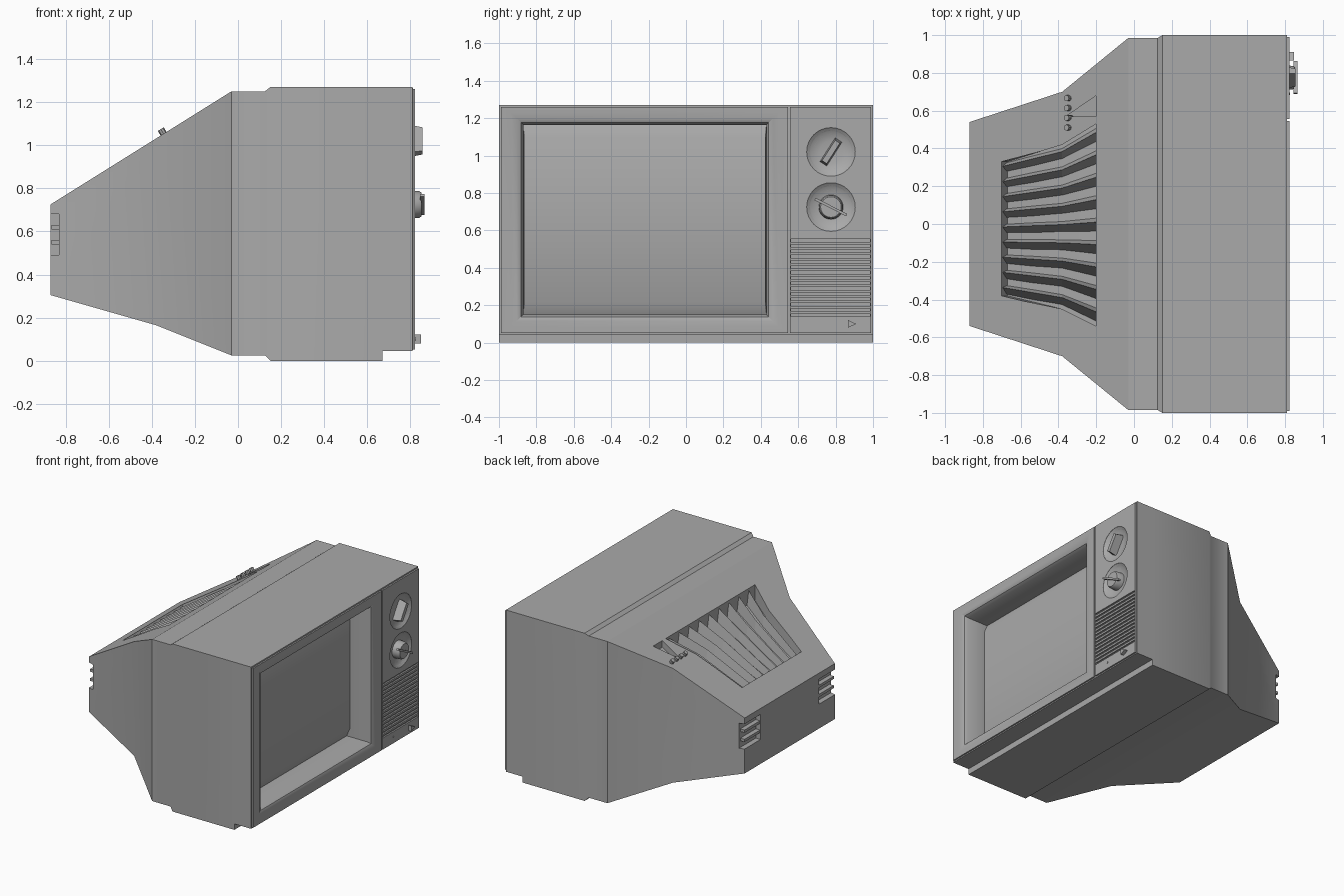
import bpy, bmesh, math
from mathutils import Vector

cube = bpy.data.objects.get("Cube")
if cube:
    bpy.data.objects.remove(cube, do_unlink=True)

grey = bpy.data.materials.new("plain grey")
grey.use_nodes = True
grey.diffuse_color = (0.4, 0.4, 0.4, 1)
grey.node_tree.nodes["Principled BSDF"].inputs["Base Color"].default_value = (0.4, 0.4, 0.4, 1)


def add_loft(bm, loops):
    """Closed skin through loops with equal point counts."""
    rows = [[bm.verts.new(p) for p in loop] for loop in loops]
    n = len(rows[0])
    for a, b in zip(rows, rows[1:]):
        for i in range(n):
            j = (i + 1) % n
            bm.faces.new((a[i], a[j], b[j], b[i]))
    bm.faces.new(rows[0])
    bm.faces.new(rows[-1])


def build(name, lofts):
    bm = bmesh.new()
    for loops in lofts:
        add_loft(bm, loops)
    bmesh.ops.recalc_face_normals(bm, faces=bm.faces)
    mesh = bpy.data.meshes.new(name)
    bm.to_mesh(mesh)
    bm.free()
    mesh.materials.append(grey)
    ob = bpy.data.objects.new(name, mesh)
    bpy.context.collection.objects.link(ob)
    return ob


def rect(x, y0, y1, z0, z1):
    return [(x, y0, z0), (x, y1, z0), (x, y1, z1), (x, y0, z1)]


def box(x0, x1, y0, y1, z0, z1):
    return [rect(x0, y0, y1, z0, z1), rect(x1, y0, y1, z0, z1)]


def disc(x, cy, cz, r, n=32):
    return [(x, cy + r * math.cos(i * math.tau / n), cz + r * math.sin(i * math.tau / n))
            for i in range(n)]


def bar(x, cy, cz, length, width, angle):
    c, s = math.cos(angle), math.sin(angle)
    pts = [(-1, -1), (1, -1), (1, 1), (-1, 1)]
    return [(x, cy + (u * length * c - v * width * s) / 2,
             cz + (u * length * s + v * width * c) / 2) for u, v in pts]


def activate(ob):
    bpy.ops.object.select_all(action='DESELECT')
    ob.select_set(True)
    bpy.context.view_layer.objects.active = ob


def cut(target, cutter):
    mod = target.modifiers.new("cut", 'BOOLEAN')
    mod.operation = 'DIFFERENCE'
    mod.solver = 'EXACT'
    mod.object = cutter
    activate(target)
    bpy.ops.object.modifier_apply(modifier=mod.name)


def slope(x):
    """Height of the sloping rear top."""
    return 1.25 + (x + 0.03) * 0.625


# Cabinet: rear taper, collar, front shell, rounded bezel and bulging screen
def opening(x, m):
    return rect(x, -0.87 - m, 0.43 + m, 0.15 - m, 1.165 + m)


cabinet = build("cabinet", [[
    rect(-0.87, -0.54, 0.54, 0.305, 0.725),
    rect(-0.38, -0.70, 0.70, 0.165, slope(-0.38)),
    rect(-0.03, -0.985, 0.985, 0.025, 1.25),
    rect(0.125, -0.985, 0.985, 0.025, 1.25),
    rect(0.15, -1, 1, 0, 1.27),
    rect(0.67, -1, 1, 0, 1.27),
    rect(0.671, -1, 1, 0.045, 1.27),
    rect(0.81, -1, 1, 0.045, 1.27),
    rect(0.811, -0.99, 0.545, 0.053, 1.26),
    rect(0.822, -0.99, 0.545, 0.053, 1.26),
    opening(0.821, 0.065), opening(0.817, 0.035),
    opening(0.806, 0.012), opening(0.785, 0),
    rect(0.61, -0.87, 0.43, 0.15, 1.165),
    rect(0.64, -0.865, 0.425, 0.215, 1.10),
]])
panel = build("control_panel", [box(0.80, 0.822, 0.557, 0.99, 0.053, 1.26)])

# Dial dishes and speaker slots
KNOB_Y, TOP_Z, LOW_Z = 0.775, 1.02, 0.725
dishes = build("dish_cutter", [
    [disc(x, KNOB_Y, z, r) for x, r in ((0.84, 0.13), (0.821, 0.13), (0.805, 0.11), (0.793, 0.06))]
    for z in (TOP_Z, LOW_Z)])
slots = build("slot_cutter", [
    box(0.806, 0.84, 0.562, 0.985, 0.14 + i * 0.0285, 0.154 + i * 0.0285) for i in range(15)])
for target in (cabinet, panel):
    cut(target, dishes)
cut(panel, slots)


# Fan-shaped vent sunk in the rear top
def vent_edges(x):
    """Lower and upper y limits of the vent."""
    if x < -0.38:
        t = (x + 0.72) / 0.34
        return -0.38 - 0.07 * t, 0.33 + 0.09 * t
    t = (x + 0.38) / 0.18
    return -0.45 - 0.09 * t, 0.42 + 0.11 * t


def vent_row(x, dz, shift=0):
    lo, hi = vent_edges(x)
    return [(x + shift, lo, slope(x) + dz), (x + shift, hi, slope(x) + dz)]


def vent_section(x, depth, shift=0):
    low, high = vent_row(x, -depth, shift), vent_row(x, 0.05)
    return [low[0], low[1], high[1], high[0]]


vent = build("vent_cutter", [
    [vent_section(-0.72, 0.05, 0.05), vent_section(-0.38, 0.09), vent_section(-0.2, 0.12)]])
side_dent = build("dent_cutter", [
    [[(x, y, slope(x) + dz) for x, y in ((-0.36, 0.57), (-0.2, 0.57), (-0.2, 0.68))]
     for dz in (-0.05, 0.05)]])
cut(cabinet, vent)
cut(cabinet, side_dent)

fins = []
COUNT = 9
for i in range(COUNT):
    t = (i + 0.5) / COUNT
    sections = []
    for x, depth, half in ((-0.70, 0.07, 0.022), (-0.38, 0.10, 0.03), (-0.2, 0.13, 0.038)):
        lo, hi = vent_edges(x)
        y = lo + (hi - lo) * t
        z = slope(x)
        sections.append([(x, y - half, z - depth), (x, y + half, z - depth),
                         (x, y + half * 0.4, z - 0.015)])
    fins.append(sections)
build("vent_fins", fins)

# Louvred pockets at the rear corners
pockets, louvres = [], []
for side in (-1, 1):
    y0, y1 = sorted((side * 0.35, side * 0.60))
    pockets.append(box(-0.95, -0.83, y0, y1, 0.49, 0.68))
    y0, y1 = sorted((side * 0.34, side * 0.535))
    louvres += [box(-0.865, -0.82, y0, y1, z, z + 0.02) for z in (0.54, 0.61)]
cut(cabinet, build("pocket_cutter", pockets))
build("rear_louvres", louvres)

for name in ("dish_cutter", "slot_cutter", "vent_cutter", "dent_cutter", "pocket_cutter"):
    bpy.data.objects.remove(bpy.data.objects[name], do_unlink=True)

# Dial handles
build("upper_dial_handle", [[
    bar(0.785, KNOB_Y, TOP_Z, 0.155, 0.045, 1.0), bar(0.855, KNOB_Y, TOP_Z, 0.13, 0.03, 1.0)]])
lower_knob = build("lower_dial_knob", [[
    disc(0.785, KNOB_Y, LOW_Z, 0.066), disc(0.84, KNOB_Y, LOW_Z, 0.062),
    disc(0.852, KNOB_Y, LOW_Z, 0.055)]])
build("lower_dial_pointer", [[
    bar(x, KNOB_Y, LOW_Z, 0.19, 0.014, -0.47) for x in (0.845, 0.865)]])

# Triangular power button and small indicator
build("power_button", [[
    [(x, 0.865, 0.08), (x, 0.91, 0.10), (x, 0.865, 0.122)] for x in (0.815, 0.848)]])
build("indicator", [[disc(x, 0.69, 0.10, 0.007, 12) for x in (0.815, 0.826)]])

# Row of rear adjustment pegs
pegs = []
normal = Vector((-0.53, 0, 0.848))
for i in range(4):
    foot = Vector((-0.345, 0.51 + i * 0.052, slope(-0.345)))
    pegs.append([[tuple(foot + normal * h + Vector((0.848, 0, 0.53)) * (0.016 * math.cos(a))
                        + Vector((0, 0.016 * math.sin(a), 0)))
                  for a in [k * math.tau / 8 for k in range(8)]] for h in (-0.02, 0.025)])
build("rear_pegs", pegs)

for ob in (cabinet, panel, lower_knob):
    activate(ob)
    bpy.ops.object.shade_smooth_by_angle(angle=math.radians(32))
